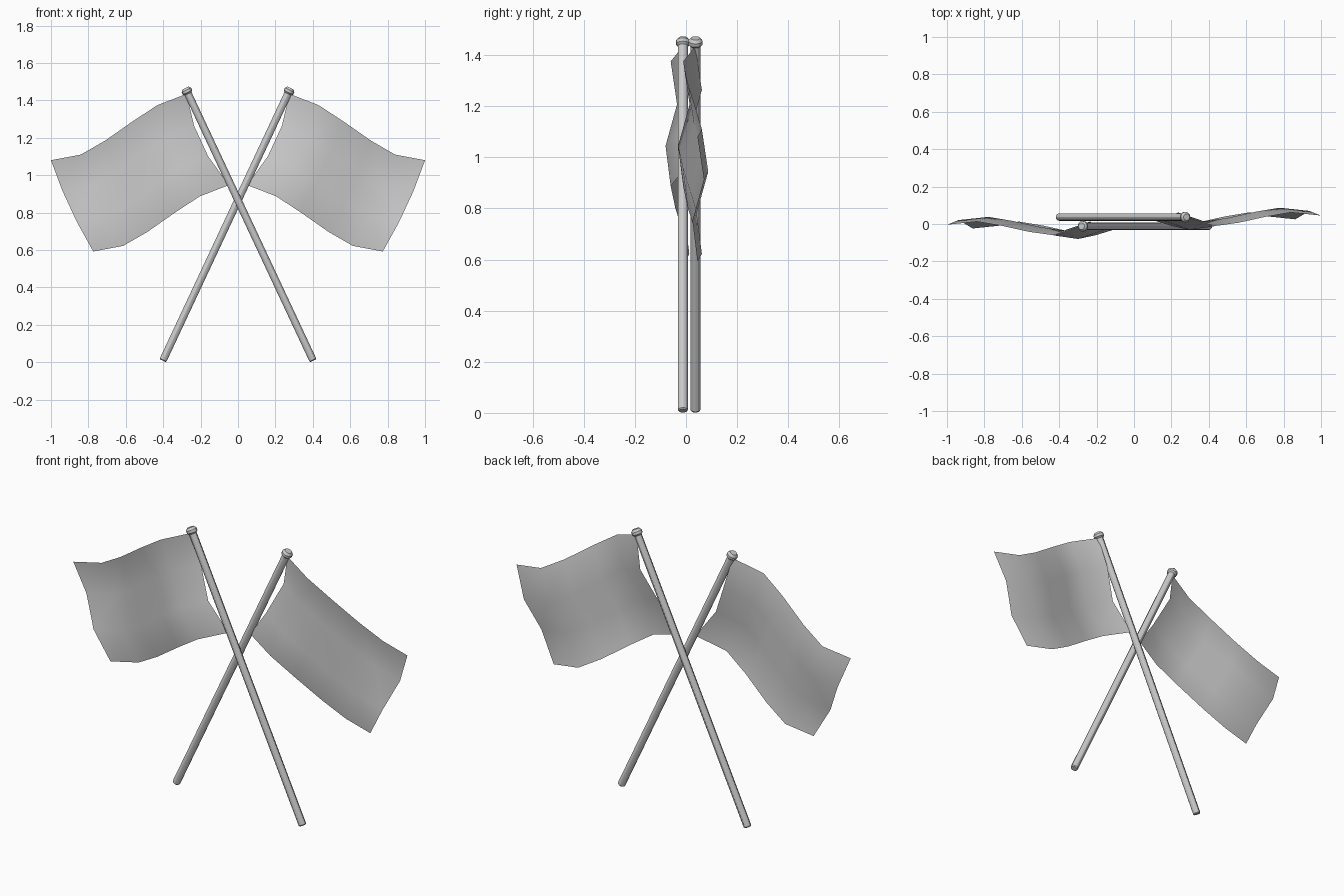
import bpy
import bmesh
import math
from mathutils import Vector

cube = bpy.data.objects.get("Cube")
if cube:
    bpy.data.objects.remove(cube, do_unlink=True)

grey = bpy.data.materials.new("plain grey")
grey.use_nodes = True
grey.diffuse_color = (0.6, 0.6, 0.6, 1)
grey.node_tree.nodes["Principled BSDF"].inputs["Base Color"].default_value = (0.6, 0.6, 0.6, 1)


def finish(name, bm, angle):
    bmesh.ops.recalc_face_normals(bm, faces=bm.faces[:])
    mesh = bpy.data.meshes.new(name)
    bm.to_mesh(mesh)
    bm.free()
    mesh.materials.append(grey)
    obj = bpy.data.objects.new(name, mesh)
    bpy.context.collection.objects.link(obj)
    bpy.ops.object.select_all(action='DESELECT')
    obj.select_set(True)
    bpy.context.view_layer.objects.active = obj
    bpy.ops.object.shade_smooth_by_angle(angle=math.radians(angle))
    return obj


def lathe(name, profile, base, axis, sides=12):
    """Closed turned part: profile of (radius, distance along axis)."""
    bm = bmesh.new()
    turn = axis.to_track_quat('Z', 'Y')
    rings = []
    for r, d in profile:
        ring = []
        for i in range(sides):
            a = math.tau * i / sides
            ring.append(bm.verts.new(base + turn @ Vector((r * math.cos(a), r * math.sin(a), d))))
        rings.append(ring)
    for low, high in zip(rings, rings[1:]):
        for i in range(sides):
            j = (i + 1) % sides
            bm.faces.new((low[i], low[j], high[j], high[i]))
    bm.faces.new(rings[0][::-1])
    bm.faces.new(rings[-1])
    return finish(name, bm, 30)


# Flag: top edge (x, z), ripple along the length and across the height, hoist sag
TOP_EDGE = [(-0.275, 1.435), (-0.43, 1.375), (-0.56, 1.29), (-0.71, 1.185), (-0.84, 1.11), (-1.0, 1.08)]
RIPPLE = [-0.012, -0.06, -0.042, -0.009, 0.013, -0.004]
CROSS = [0, 0.025, -0.02, 0]
SAG = [0.035, 0.02, 0.013, 0.013, 0.013, 0.013]
DROP = Vector((0.226, 0, -0.488))


def flag(name, side, y):
    bm = bmesh.new()
    columns = []
    for (x, z), wave, sag in zip(TOP_EDGE, RIPPLE, SAG):
        column = []
        for row, cross in enumerate(CROSS):
            p = Vector((x, wave + cross + y, z)) + DROP * (row / 3)
            if row in (1, 2):
                p.x -= sag
                p.z -= sag * 0.25
            column.append(bm.verts.new((p.x * side, p.y, p.z)))
        columns.append(column)
    for a, b in zip(columns, columns[1:]):
        for i in range(3):
            bm.faces.new((a[i], a[i + 1], b[i + 1], b[i]))
    return finish(name, bm, 180)


# Two crossed poles, each with a finial and a flag
for label, side, y in (("right", 1, -0.012), ("left", -1, 0.037)):
    foot = Vector((0.402 * side, y, 0.008))
    tip = Vector((-0.281 * side, y, 1.466))
    axis = (tip - foot).normalized()
    length = (tip - foot).length
    lathe(label + "_pole", [(0.016, 0), (0.02, 0.005), (0.02, length - 0.02)], foot, axis)
    lathe(label + "_finial", [(0.02, -0.034), (0.028, -0.026), (0.028, -0.012), (0.018, 0)], tip, axis)
    flag(label + "_flag", side, y + 0.012)
